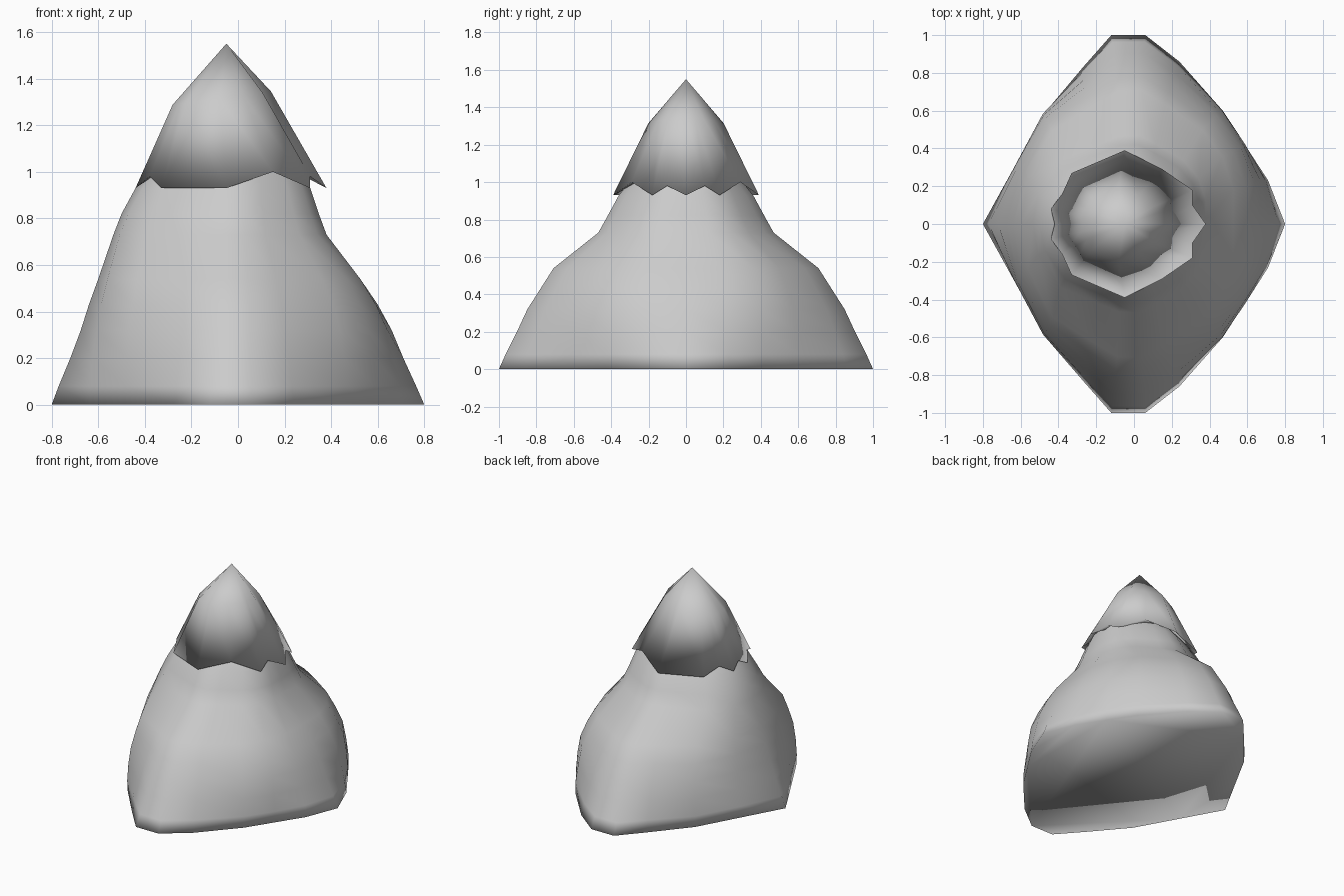
import bpy, bmesh

if "Cube" in bpy.data.objects:
    bpy.data.objects.remove(bpy.data.objects["Cube"])


def mirror_half(pts):
    """Close a half outline (given for y <= 0) by mirroring across y."""
    return pts + [(p[0], -p[1], *p[2:]) for p in reversed(pts[1:-1])]


def loft(name, rings, tip=None, close_bottom=True):
    """Skin stacked rings of equal point count, with an optional peak."""
    bm = bmesh.new()
    loops = [[bm.verts.new(p) for p in ring] for ring in rings]
    n = len(loops[0])
    for a, b in zip(loops, loops[1:]):
        for i in range(n):
            j = (i + 1) % n
            bm.faces.new((a[i], a[j], b[j], b[i]))
    if tip:
        peak = bm.verts.new(tip)
        for i in range(n):
            bm.faces.new((loops[-1][i], loops[-1][(i + 1) % n], peak))
    if close_bottom:
        bm.faces.new(loops[0])
    bmesh.ops.recalc_face_normals(bm, faces=bm.faces[:])
    mesh = bpy.data.meshes.new(name)
    bm.to_mesh(mesh)
    bm.free()
    mesh.shade_smooth()
    obj = bpy.data.objects.new(name, mesh)
    bpy.context.collection.objects.link(obj)
    return obj


# Mountain body: diamond footprint (x, y, rounding weight) getting rounder upwards
base = mirror_half([(.80, 0, 1), (.71, -.23, 1.4), (.59, -.415, 1.15), (.47, -.60, .9),
                    (.24, -.86, .4), (.06, -1, 1), (-.12, -1, 1), (-.27, -.83, .55),
                    (-.48, -.58, 1), (-.64, -.29, .95), (-.80, 0, 1)])


def body_ring(z, left, right, depth, roundness):
    ring = []
    for x, y, w in base:
        u, v = x / .8, y
        s = 1 + w * roundness * (1 / (u * u + v * v) ** .5 - 1)
        ring.append((u * s * (right if u > 0 else left), v * s * depth, z))
    return ring


levels = [(0, .80, .80, 1.0, 0), (.08, .77, .765, .965, .22), (.20, .72, .71, .905, .52),
          (.32, .675, .66, .85, .75), (.43, .64, .60, .78, .88), (.54, .60, .525, .71, 1),
          (.73, .535, .375, .47, 1.12), (.82, .50, .345, .42, 1.05),
          (.93, .44, .31, .36, 1), (1.03, .36, .27, .28, 1)]
loft("mountain_body", [body_ring(*lv) for lv in levels])

# Snow cap: jagged overhanging rim tapering to the peak
rim = mirror_half([(.38, 0, .93), (.31, -.10, .98), (.31, -.18, .93), (.15, -.29, 1.0),
                   (-.05, -.39, .93), (-.33, -.27, .93), (-.38, -.16, .98),
                   (-.44, -.08, .93), (-.42, 0, .97)])


def cap_ring(scale, cx, z, tilt=0):
    return [(cx + scale * (x + .05), y * scale, z + tilt * (x + .05)) for x, y, _ in rim]


underside = cap_ring(.80, -.06, 1.01)
loft("snow_cap", [underside, rim, cap_ring(.515, -.08, 1.315, .07)],
     tip=(-.05, 0, 1.55), close_bottom=False)
